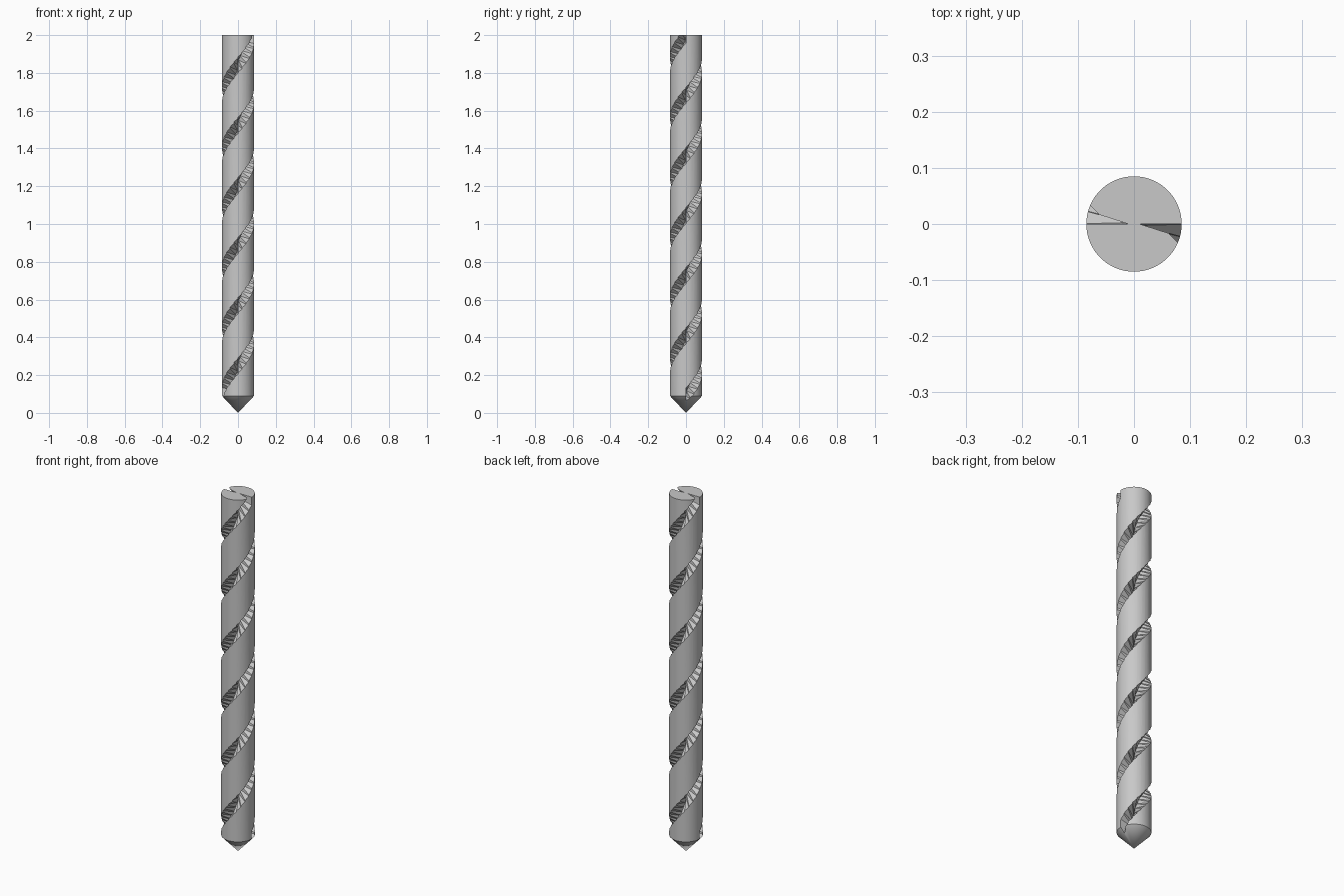
import bpy, bmesh, math

cube = bpy.data.objects.get("Cube")
if cube:
    bpy.data.objects.remove(cube, do_unlink=True)

RADIUS, HEIGHT, TIP = 0.085, 2.0, 0.09
TURNS, STEPS = 3, 24
SIDES = 72

steel = bpy.data.materials.new("grey_steel")
steel.use_nodes = True
colour = (0.58, 0.58, 0.58, 1)
steel.diffuse_color = colour
steel.node_tree.nodes["Principled BSDF"].inputs["Base Color"].default_value = colour


def make_object(name, bm):
    bmesh.ops.recalc_face_normals(bm, faces=bm.faces)
    mesh = bpy.data.meshes.new(name)
    bm.to_mesh(mesh)
    bm.free()
    mesh.materials.append(steel)
    obj = bpy.data.objects.new(name, mesh)
    bpy.context.collection.objects.link(obj)
    return obj


def ring(bm, r, z):
    angles = [math.tau * i / SIDES for i in range(SIDES)]
    return [bm.verts.new((r * math.cos(a), r * math.sin(a), z)) for a in angles]


def bridge(bm, a, b):
    for i in range(len(a)):
        j = (i + 1) % len(a)
        bm.faces.new((a[i], a[j], b[j], b[i]))


# Round shaft with a conical point
bm = bmesh.new()
low, high = ring(bm, RADIUS, TIP), ring(bm, RADIUS, HEIGHT)
bridge(bm, low, high)
bm.faces.new(high)
point = bm.verts.new((0, 0, 0))
for i in range(SIDES):
    bm.faces.new((point, low[(i + 1) % SIDES], low[i]))
drill = make_object("drill_bit", bm)


# V-shaped groove swept up a helix
def flute_cutter(name, start):
    bm = bmesh.new()
    profile = [(0.01, 0), (0.11, -0.05), (0.11, 0.05)]
    count = TURNS * STEPS
    rows = []
    for k in range(count + 1):
        a = start + math.tau * k / STEPS
        z = TIP + (HEIGHT - TIP) * k / count
        rows.append([bm.verts.new((r * math.cos(a), r * math.sin(a), z + h))
                     for r, h in profile])
    for a, b in zip(rows, rows[1:]):
        bridge(bm, a, b)
    bm.faces.new(rows[0])
    bm.faces.new(rows[-1])
    bmesh.ops.triangulate(bm, faces=bm.faces)
    cutter = make_object(name, bm)
    cutter.hide_render = True
    return cutter


# Cut both flutes, half a turn apart
bpy.ops.object.select_all(action='DESELECT')
drill.select_set(True)
bpy.context.view_layer.objects.active = drill
for side, start in (("right", math.pi), ("left", 0)):
    cutter = flute_cutter(side + "_flute_cutter", start)
    mod = drill.modifiers.new("flute", 'BOOLEAN')
    mod.operation = 'DIFFERENCE'
    mod.solver = 'EXACT'
    mod.object = cutter
    bpy.ops.object.modifier_apply(modifier=mod.name)
    bpy.data.objects.remove(cutter, do_unlink=True)

# Smooth barrel, crisp groove edges
bpy.ops.object.shade_smooth_by_angle(angle=math.radians(10))
